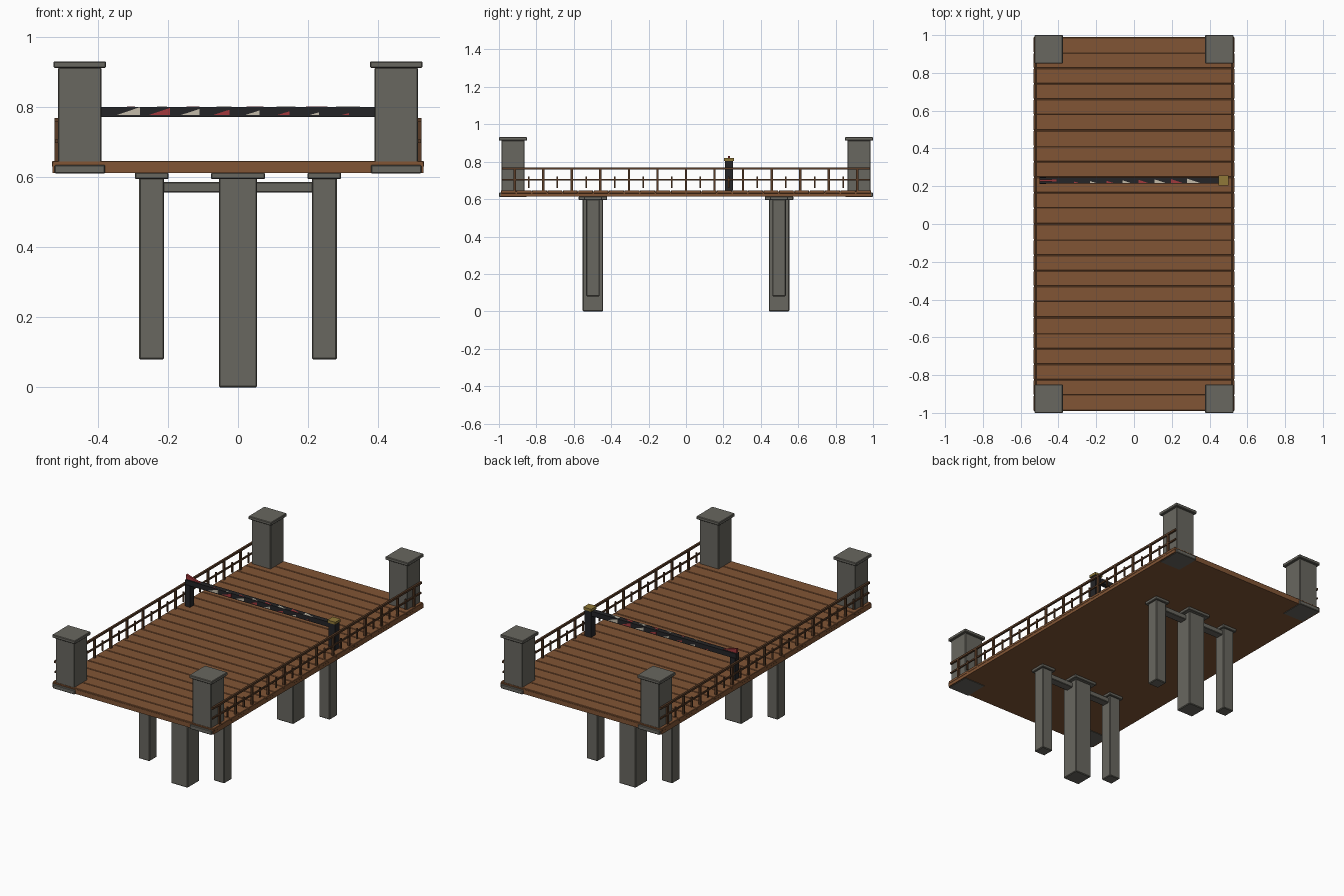
import bpy, bmesh, math
from mathutils import Matrix, Vector

if "Cube" in bpy.data.objects:
    bpy.data.objects.remove(bpy.data.objects["Cube"])


def material(name, r, g, b):
    m = bpy.data.materials.new(name)
    m.diffuse_color = (r, g, b, 1)
    m.use_nodes = True
    m.node_tree.nodes["Principled BSDF"].inputs["Base Color"].default_value = m.diffuse_color
    return m


STONE = material("stone", 0.14, 0.135, 0.115)
WOOD = material("wood", 0.22, 0.09, 0.035)
RAIL = material("dark_wood", 0.10, 0.045, 0.02)
BLACK = material("black", 0.018, 0.018, 0.02)
RED = material("red", 0.36, 0.04, 0.045)
WHITE = material("white", 0.55, 0.5, 0.4)
GOLD = material("gold", 0.28, 0.19, 0.04)


def add_object(name, bm, mat, bevel=0):
    bmesh.ops.recalc_face_normals(bm, faces=bm.faces)
    me = bpy.data.meshes.new(name)
    bm.to_mesh(me)
    bm.free()
    me.materials.append(mat)
    ob = bpy.data.objects.new(name, me)
    bpy.context.collection.objects.link(ob)
    if bevel:
        mod = ob.modifiers.new("bevel", 'BEVEL')
        mod.width = bevel
        mod.segments = 1
    return ob


def boxes(name, spans, mat, bevel=0):
    """One object from boxes given as (x0, x1, y0, y1, z0, z1)."""
    bm = bmesh.new()
    for x0, x1, y0, y1, z0, z1 in spans:
        mat4 = (Matrix.Translation(((x0 + x1) / 2, (y0 + y1) / 2, (z0 + z1) / 2))
                @ Matrix.Diagonal((x1 - x0, y1 - y0, z1 - z0, 1)))
        bmesh.ops.create_cube(bm, size=1, matrix=mat4)
    return add_object(name, bm, mat, bevel)


def block(x, y, hx, hy, z0, z1):
    return (x - hx, x + hx, y - hy, y + hy, z0, z1)


# Deck slab and cross planks
boxes("deck_slab", [(-0.53, 0.53, -0.99, 0.99, 0.613, 0.64)], WOOD)
N = 24
step = 1.98 / N
boxes("deck_planks", [block(0, -0.99 + (i + 0.5) * step, 0.531, step / 2 - 0.002, 0.63, 0.647)
                      for i in range(N)], WOOD, 0.002)

# Corner pillars with base and cap
for sx in (-1, 1):
    for sy in (-1, 1):
        x, y = sx * 0.452, sy * 0.925
        boxes("corner_pillar", [block(x, y, 0.062, 0.062, 0.63, 0.914)], STONE, 0.003)
        boxes("pillar_base", [block(x, y, 0.072, 0.074, 0.611, 0.636)], STONE, 0.003)
        boxes("pillar_cap", [block(x, y, 0.075, 0.075, 0.913, 0.932)], STONE, 0.003)

# Support piers: tall centre leg, two shorter side legs, cross beam
for y in (-0.4975, 0.4975):
    for x, hx, hy, z0, cx, cy in ((0, 0.055, 0.055, 0, 0.077, 0.076),
                                  (-0.247, 0.036, 0.036, 0.08, 0.048, 0.048),
                                  (0.247, 0.036, 0.036, 0.08, 0.048, 0.048)):
        boxes("pier_leg", [block(x, y, hx, hy, z0, 0.6)], STONE, 0.004)
        boxes("pier_cap", [block(x, y, cx, cy, 0.595, 0.614)], STONE, 0.003)
    boxes("pier_beam", [block(0, y, 0.24, 0.025, 0.557, 0.587)], STONE, 0.003)

# Side railings: rails, posts and short pickets
for sx in (-1, 1):
    x = sx * 0.519
    boxes("railing_rails", [block(x, 0, 0.006, 0.985, 0.758, 0.77),
                            block(x, 0, 0.004, 0.985, 0.699, 0.708)], RAIL)
    boxes("railing_posts", [block(x, i * 0.1527, 0.006, 0.006, 0.64, 0.765)
                            for i in range(-6, 7)], RAIL)
    boxes("railing_pickets", [block(x, (i + 0.5) * 0.1527, 0.004, 0.004, 0.66, 0.72)
                              for i in range(-6, 6)], RAIL)

# Barrier gate: hinge post, rest post, boom
GY = 0.23
boxes("barrier_post", [block(0.473, GY, 0.021, 0.021, 0.645, 0.805)], BLACK)
boxes("barrier_post_cap", [block(0.473, GY, 0.026, 0.026, 0.804, 0.819)], GOLD)
boxes("barrier_rest_post", [block(-0.482, GY, 0.017, 0.019, 0.645, 0.775)], BLACK)
boxes("barrier_boom", [(-0.5, 0.47, GY - 0.015, GY + 0.015, 0.773, 0.802)], BLACK)

# Striped wedges on the boom: shrink to the right in front, to the left behind and on top
stripes = {"red": bmesh.new(), "white": bmesh.new()}


def wedge(bm, pts, offset):
    vs = [bm.verts.new(p) for p in pts]
    face = bm.faces.new(vs)
    ext = bmesh.ops.extrude_face_region(bm, geom=[face])["geom"]
    bmesh.ops.translate(bm, vec=offset,
                        verts=[v for v in ext if isinstance(v, bmesh.types.BMVert)])


for i in range(8):
    t = i / 7
    bm = stripes["white" if i % 2 == 0 else "red"]
    xr = -0.28 + 0.0853 * 7 * t
    w, h = 0.068 - 0.045 * t, 0.023 - 0.017 * t
    y = GY - 0.0135
    wedge(bm, [(xr - w, y, 0.778), (xr, y, 0.778), (xr, y, 0.778 + h)], Vector((0, -0.003, 0)))
    xl = -xr
    y = GY + 0.0135
    wedge(bm, [(xl + w, y, 0.778), (xl, y, 0.778), (xl, y, 0.778 + h)], Vector((0, 0.003, 0)))
    wedge(bm, [(xl + w, GY - 0.012, 0.8), (xl, GY - 0.012, 0.8), (xl, GY - 0.012 + h, 0.8)],
          Vector((0, 0, 0.003)))

# Raised red tip resting on the far post
wedge(stripes["red"], [(-0.5, GY - 0.006, 0.795), (-0.41, GY - 0.006, 0.795),
                       (-0.41, GY - 0.006, 0.803), (-0.5, GY - 0.006, 0.83)],
      Vector((0, 0.012, 0)))
add_object("barrier_red_stripes", stripes["red"], RED)
add_object("barrier_white_stripes", stripes["white"], WHITE)
